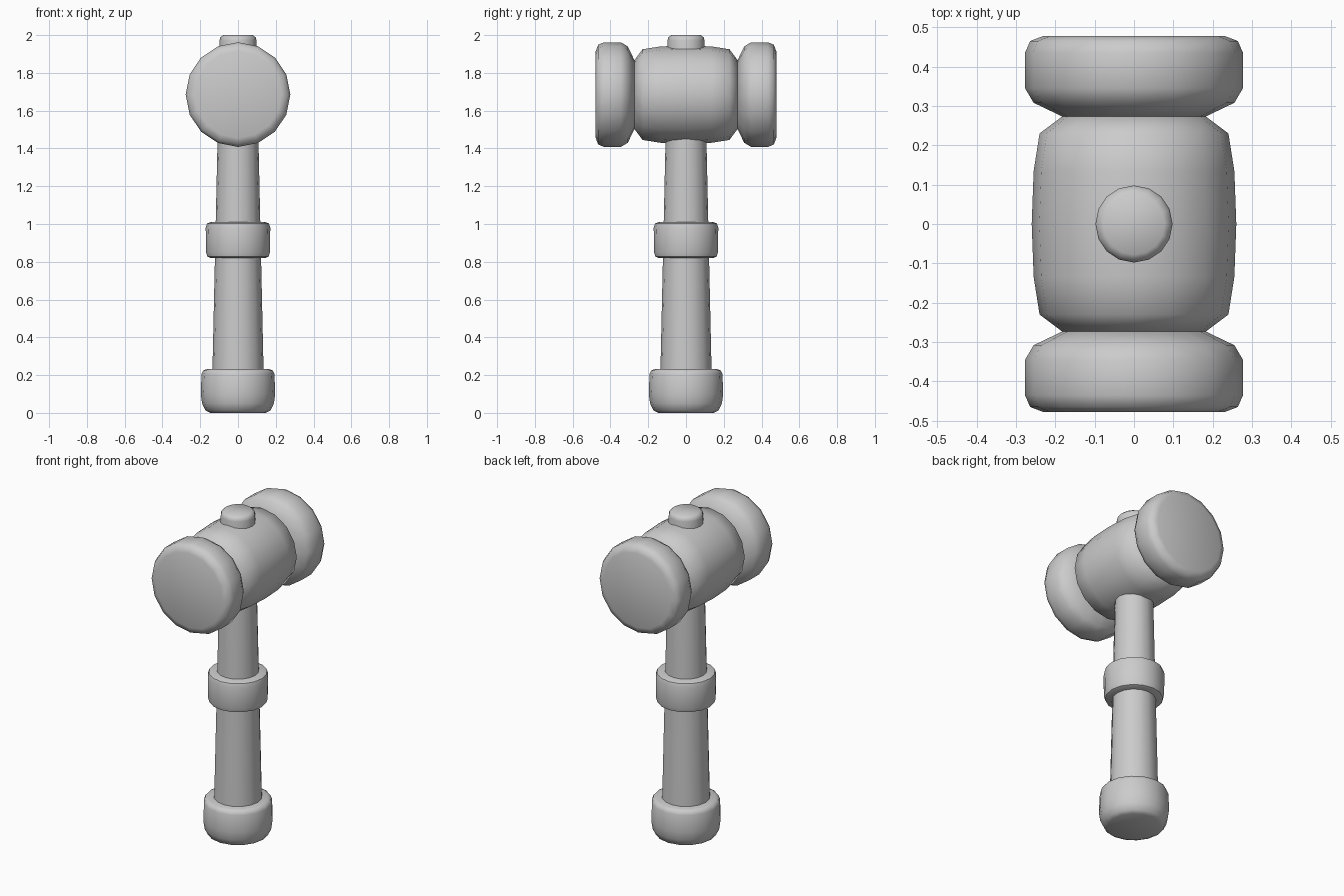
import bpy, bmesh, math
from mathutils import Matrix

if "Cube" in bpy.data.objects:
    bpy.data.objects.remove(bpy.data.objects["Cube"])

SIDES = 16
HEAD_Z = 1.685


def lathe(name, profile, matrix=Matrix()):
    """Revolve (radius, height) points about z, close both ends, then place."""
    bm = bmesh.new()
    rings = []
    for r, h in profile:
        rings.append([bm.verts.new((r * math.cos(2 * math.pi * i / SIDES),
                                    r * math.sin(2 * math.pi * i / SIDES), h))
                      for i in range(SIDES)])
    for a, b in zip(rings, rings[1:]):
        for i in range(SIDES):
            j = (i + 1) % SIDES
            bm.faces.new((a[i], a[j], b[j], b[i]))
    bm.faces.new(rings[0][::-1])
    bm.faces.new(rings[-1])
    bm.transform(matrix)
    bmesh.ops.recalc_face_normals(bm, faces=bm.faces)
    mesh = bpy.data.meshes.new(name)
    bm.to_mesh(mesh)
    bm.free()
    obj = bpy.data.objects.new(name, mesh)
    bpy.context.collection.objects.link(obj)
    bpy.ops.object.select_all(action='DESELECT')
    obj.select_set(True)
    bpy.context.view_layer.objects.active = obj
    bpy.ops.object.shade_smooth_by_angle(angle=math.radians(50))
    return obj


# Tapered handle running up into the head
lathe("handle", [(0.137, 0.15), (0.106, 1.55)])

# Rounded pommel at the foot
lathe("pommel", [(0.148, 0.0), (0.172, 0.012), (0.19, 0.05), (0.197, 0.1),
                 (0.193, 0.205), (0.185, 0.224), (0.165, 0.232)])

# Collar part-way up the handle
lathe("collar", [(0.145, 0.82), (0.162, 0.827), (0.169, 0.85),
                 (0.171, 0.98), (0.164, 1.003), (0.145, 1.01)])

# Barrel-shaped head, lying along y
head = Matrix.Translation((0, 0, HEAD_Z)) @ Matrix.Rotation(-math.pi / 2, 4, 'X')
half = [(0.26, 0.0), (0.255, 0.135), (0.24, 0.23), (0.18, 0.275)]
lathe("head_barrel", [(r, -h) for r, h in half[:0:-1]] + half, head)

# Striking faces at both ends
face = [(0.18, 0.272), (0.255, 0.308), (0.277, 0.345), (0.277, 0.435),
        (0.264, 0.465), (0.23, 0.478)]
for name, side in (("back_striking_face", 1), ("front_striking_face", -1)):
    lathe(name, [(r, side * h) for r, h in face], head)

# Handle tip poking out of the top
lathe("top_peg", [(0.098, 1.85), (0.098, 1.972), (0.094, 1.987), (0.078, 2.0)])
